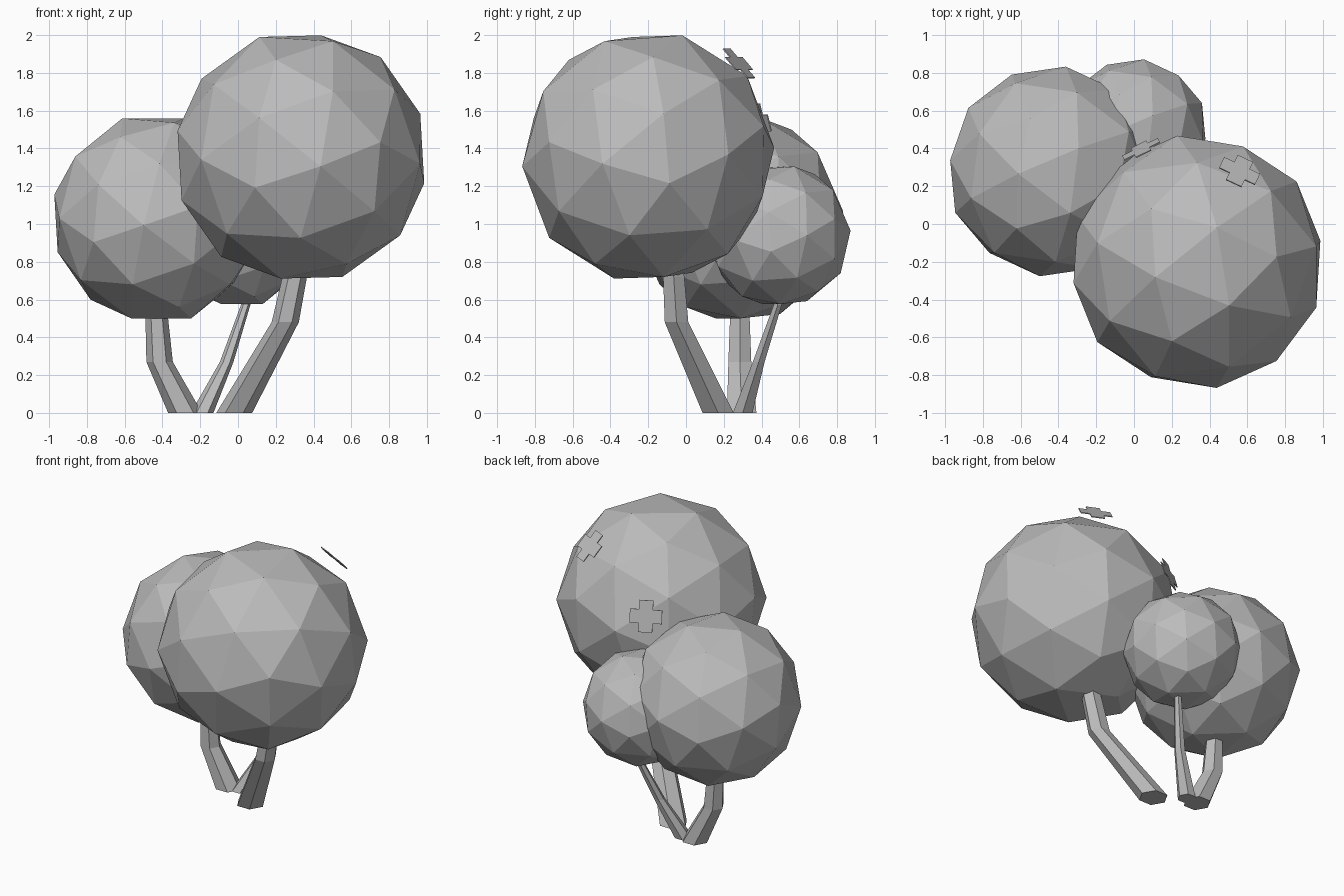
import bpy, bmesh
from math import radians, cos, sin, tau
from mathutils import Vector, Matrix

cube = bpy.data.objects.get("Cube")
if cube:
    bpy.data.objects.remove(cube, do_unlink=True)

# One plain grey for every part
GREY = (0.5, 0.5, 0.5, 1)
grey = bpy.data.materials.new("plain_grey")
grey.use_nodes = True
grey.diffuse_color = GREY
grey.node_tree.nodes["Principled BSDF"].inputs["Base Color"].default_value = GREY


def finish(name, bm):
    bmesh.ops.recalc_face_normals(bm, faces=bm.faces)
    mesh = bpy.data.meshes.new(name)
    bm.to_mesh(mesh)
    bm.free()
    mesh.materials.append(grey)
    obj = bpy.data.objects.new(name, mesh)
    bpy.context.scene.collection.objects.link(obj)
    return obj


def frame(normal, tangent):
    """Rotation whose z axis is normal and whose x axis lies along tangent."""
    n = Vector(normal).normalized()
    t = Vector(tangent)
    t = (t - n * t.dot(n)).normalized()
    return Matrix((t, n.cross(t), n)).transposed()


def canopy(name, centre, radius, spin):
    """Faceted ball resting with one of its large facets nearly level on top."""
    bm = bmesh.new()
    bmesh.ops.create_icosphere(bm, subdivisions=2, radius=radius)
    top = max(bm.faces, key=lambda f: f.calc_area())
    mid = top.calc_center_median()
    source = frame(mid, top.verts[0].co - mid)
    a = radians(spin)
    target = frame((0.03, -0.07, 1), (cos(a), sin(a), 0))
    turn = (target @ source.transposed()).to_4x4()
    bm.transform(Matrix.Translation(centre) @ turn)
    finish(name, bm)


def trunk(name, path, sides=6):
    """Bent, tapering stem with level rings; path holds x, y, z, radius."""
    bm = bmesh.new()
    rings = []
    for x, y, z, r in path:
        rings.append([bm.verts.new((x + r * cos(tau * i / sides),
                                    y + r * sin(tau * i / sides), z))
                      for i in range(sides)])
    for low, high in zip(rings, rings[1:]):
        for i in range(sides):
            j = (i + 1) % sides
            bm.faces.new((low[i], low[j], high[j], high[i]))
    bm.faces.new(rings[0][::-1])
    bm.faces.new(rings[-1])
    finish(name, bm)


def cross_plate(name, centre, normal, reach=0.105, half=0.045, thick=0.006):
    """Thin plus-shaped plate facing away from the large canopy."""
    bm = bmesh.new()
    corner = ((reach, -half), (reach, half), (half, half))
    outline = []
    for k in range(4):
        turn = Matrix.Rotation(k * tau / 4, 2)
        outline += [bm.verts.new((*(turn @ Vector(c)), -thick / 2)) for c in corner]
    face = bm.faces.new(outline)
    grown = bmesh.ops.extrude_face_region(bm, geom=[face])["geom"]
    bmesh.ops.translate(bm, vec=(0, 0, thick),
                        verts=[g for g in grown if isinstance(g, bmesh.types.BMVert)])
    n = Vector(normal)
    turn = frame(n, Vector((0, 0, 1)).cross(n)).to_4x4()
    bm.transform(Matrix.Translation(centre) @ turn)
    finish(name, bm)


# Canopies
BIG = Vector((0.333, -0.2, 1.355))
canopy("canopy_large", BIG, 0.677, 69)
canopy("canopy_medium", Vector((-0.43, 0.278, 1.03)), 0.56, 53)
canopy("canopy_small", Vector((0.005, 0.49, 0.94)), 0.385, 53)

# Trunks, each running up into its canopy
trunk("trunk_large", [(-0.02, 0.17, 0, 0.095), (0.25, -0.05, 0.48, 0.072),
                      (0.3, -0.065, 0.72, 0.065), (0.32, -0.08, 0.9, 0.06)])
trunk("trunk_medium", [(-0.28, 0.295, 0, 0.09), (-0.415, 0.285, 0.27, 0.07),
                       (-0.43, 0.285, 0.5, 0.06), (-0.43, 0.285, 0.7, 0.055)])
trunk("trunk_small", [(-0.19, 0.3, 0, 0.06), (-0.06, 0.385, 0.27, 0.036),
                      (0.04, 0.485, 0.57, 0.025), (0.06, 0.5, 0.75, 0.02)])

# Floating cross plates
for name, offset in (("cross_plate_upper", Vector((0.225, 0.48, 0.495))),
                     ("cross_plate_rear", Vector((-0.295, 0.595, 0.18)))):
    cross_plate(name, BIG + offset, offset)
